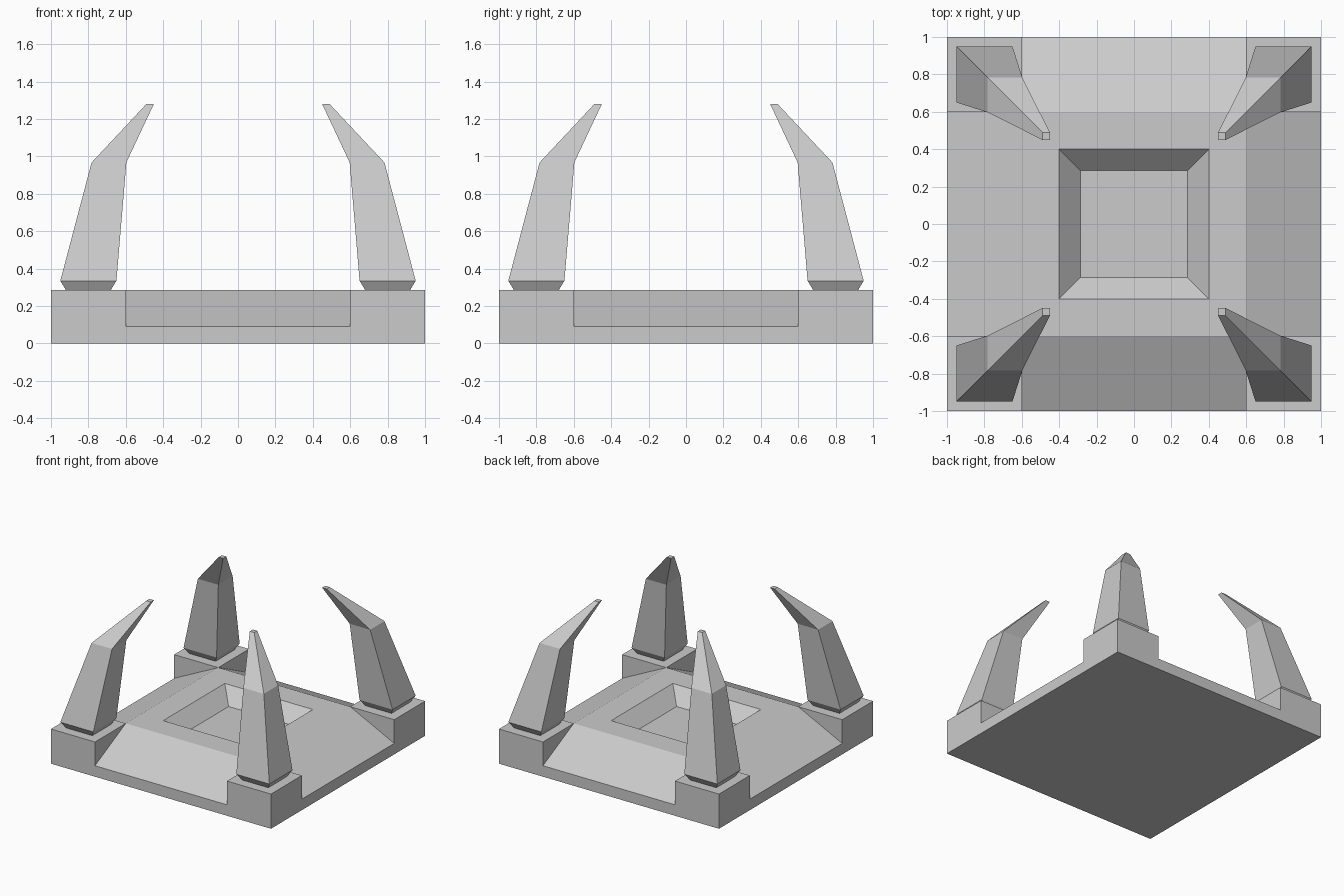
import bpy, bmesh, math
from mathutils import Matrix, Vector

if "Cube" in bpy.data.objects:
    bpy.data.objects.remove(bpy.data.objects["Cube"])

H, LOW, FLOOR = 0.285, 0.09, 0.17   # plateau, ramp foot and recess floor heights
B, R, F = 0.6, 0.4, 0.285           # corner block edge, recess rim, recess floor half-sizes


def finish(bm, name):
    bmesh.ops.remove_doubles(bm, verts=bm.verts, dist=1e-4)
    bmesh.ops.recalc_face_normals(bm, faces=bm.faces)
    mesh = bpy.data.meshes.new(name)
    bm.to_mesh(mesh)
    bm.free()
    obj = bpy.data.objects.new(name, mesh)
    bpy.context.collection.objects.link(obj)
    return obj


def square(h, z):
    return [(-h, -h, z), (h, -h, z), (h, h, z), (-h, h, z)]


def add_face(bm, pts, mat=Matrix()):
    return bm.faces.new([bm.verts.new(mat @ Vector(p)) for p in pts])


# Base: one side (wall, ramp, block, recess) turned four times
side = [
    [(-1, -1, 0), (1, -1, 0), (1, -1, H), (B, -1, H), (B, -1, LOW),
     (-B, -1, LOW), (-B, -1, H), (-1, -1, H)],                        # outer wall
    [(-B, -1, LOW), (B, -1, LOW), (B, -B, H), (-B, -B, H)],           # ramp
    [(-B, -1, LOW), (-B, -B, H), (-B, -1, H)],                        # block cheeks
    [(B, -1, LOW), (B, -1, H), (B, -B, H)],
    [(-1, -1, H), (-B, -1, H), (-B, -B, H), (-1, -B, H)],             # block top
    [(-B, -B, H), (B, -B, H), (R, -R, H), (-R, -R, H)],               # plateau
    [(-R, -R, H), (R, -R, H), (F, -F, FLOOR), (-F, -F, FLOOR)],       # recess wall
]
bm = bmesh.new()
for k in range(4):
    turn = Matrix.Rotation(k * math.pi / 2, 4, 'Z')
    for pts in side:
        add_face(bm, pts, turn)
add_face(bm, square(F, FLOOR))
add_face(bm, square(1, 0))
finish(bm, "pedestal_base")

# Claws: square sections (inner, outer, height) lofted and mirrored to all corners
sections = [(0.68, 0.92, H), (0.65, 0.95, 0.335), (0.597, 0.783, 0.967), (0.45, 0.49, 1.28)]
bm = bmesh.new()
rings = []
for a, b, z in sections:
    rings.append([bm.verts.new(p) for p in ((a, a, z), (b, a, z), (b, b, z), (a, b, z))])
for lo, hi in zip(rings, rings[1:]):
    for i in range(4):
        j = (i + 1) % 4
        bm.faces.new((lo[i], lo[j], hi[j], hi[i]))
bm.faces.new(rings[0])
bm.faces.new(rings[-1])
claws = finish(bm, "corner_claws")
mirror = claws.modifiers.new("mirror", 'MIRROR')
mirror.use_axis = (True, True, False)
